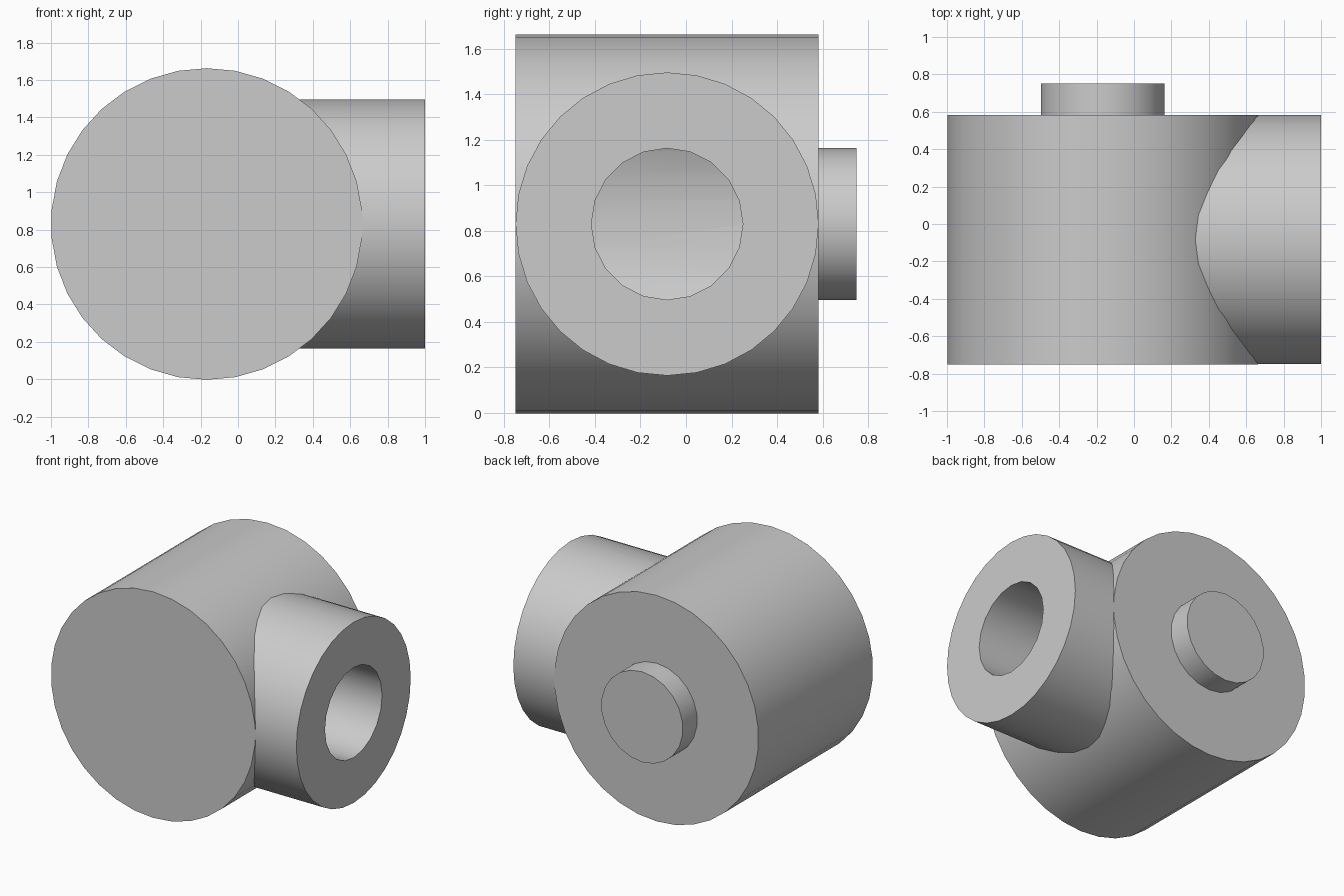
import bpy
import math
from mathutils import Matrix, Vector

cube = bpy.data.objects.get("Cube")
if cube:
    bpy.data.objects.remove(cube, do_unlink=True)

grey = bpy.data.materials.new("plain_grey")
grey.use_nodes = True
grey.diffuse_color = (0.6, 0.6, 0.6, 1)
grey.node_tree.nodes["Principled BSDF"].inputs["Base Color"].default_value = (0.6, 0.6, 0.6, 1)

AXIS_X, AXIS_Y, AXIS_Z = -0.167, -0.083, 0.83


def cylinder(name, axis, radius, start, end, sides):
    """Cylinder along x or y, with a vertex on the horizontal plane."""
    middle = (start + end) / 2
    if axis == "x":
        centre = Vector((middle, AXIS_Y, AXIS_Z))
        turn = Matrix.Rotation(math.pi / 2, 4, "Y")
    else:
        centre = Vector((AXIS_X, middle, AXIS_Z))
        turn = Matrix.Rotation(math.pi / 2, 4, "X") @ Matrix.Rotation(math.pi / 2, 4, "Z")
    bpy.ops.mesh.primitive_cylinder_add(vertices=sides, radius=radius, depth=end - start)
    obj = bpy.context.object
    obj.name = name
    # Bake the placement into the mesh, starting the ring on the x axis
    obj.data.transform(Matrix.Translation(centre) @ turn @ Matrix.Rotation(math.pi / 2, 4, "Z"))
    obj.data.materials.append(grey)
    return obj


def boolean(obj, other, operation):
    mod = obj.modifiers.new("cut", "BOOLEAN")
    mod.operation = operation
    mod.object = other
    mod.solver = "EXACT"
    bpy.context.view_layer.objects.active = obj
    bpy.ops.object.modifier_apply(modifier=mod.name)


# Solid parts
body = cylinder("main_body", "y", 0.833, -0.75, 0.583, 34)
branch = cylinder("side_branch", "x", 0.666, AXIS_X, 1.0, 32)
knob = cylinder("rear_knob", "y", 0.333, 0.5, 0.75, 22)

# Bore whose far end follows the curved wall of the body
bore = cylinder("bore_cutter", "x", 0.333, -1.1, 1.1, 20)
steps = 24
arc = [math.pi / 2 + math.pi * i / steps for i in range(steps + 1)]
profile = [(AXIS_X + 0.822 * math.cos(a), AXIS_Z + 0.822 * math.sin(a)) for a in arc]
profile += [(1.2, AXIS_Z - 0.822), (1.2, AXIS_Z + 0.822)]
n = len(profile)
verts = [(x, y, z) for y in (AXIS_Y - 0.5, AXIS_Y + 0.5) for x, z in profile]
faces = [tuple(range(n)), tuple(reversed(range(n, 2 * n)))]
faces += [(i, i + n, (i + 1) % n + n, (i + 1) % n) for i in range(n)]
mesh = bpy.data.meshes.new("bore_limit")
mesh.from_pydata(verts, [], faces)
mesh.materials.append(grey)
limit = bpy.data.objects.new("bore_limit", mesh)
bpy.context.collection.objects.link(limit)
bpy.context.view_layer.objects.active = limit
bpy.ops.object.mode_set(mode="EDIT")
bpy.ops.mesh.select_all(action="SELECT")
bpy.ops.mesh.normals_make_consistent(inside=False)
bpy.ops.object.mode_set(mode="OBJECT")

boolean(bore, limit, "INTERSECT")
for part in (body, branch):
    boolean(part, bore, "DIFFERENCE")
for helper in (bore, limit):
    bpy.data.objects.remove(helper, do_unlink=True)

# Smooth round walls, crisp rims
bpy.ops.object.select_all(action="DESELECT")
for part in (body, branch, knob):
    part.select_set(True)
bpy.context.view_layer.objects.active = body
bpy.ops.object.shade_smooth_by_angle(angle=math.radians(30))
